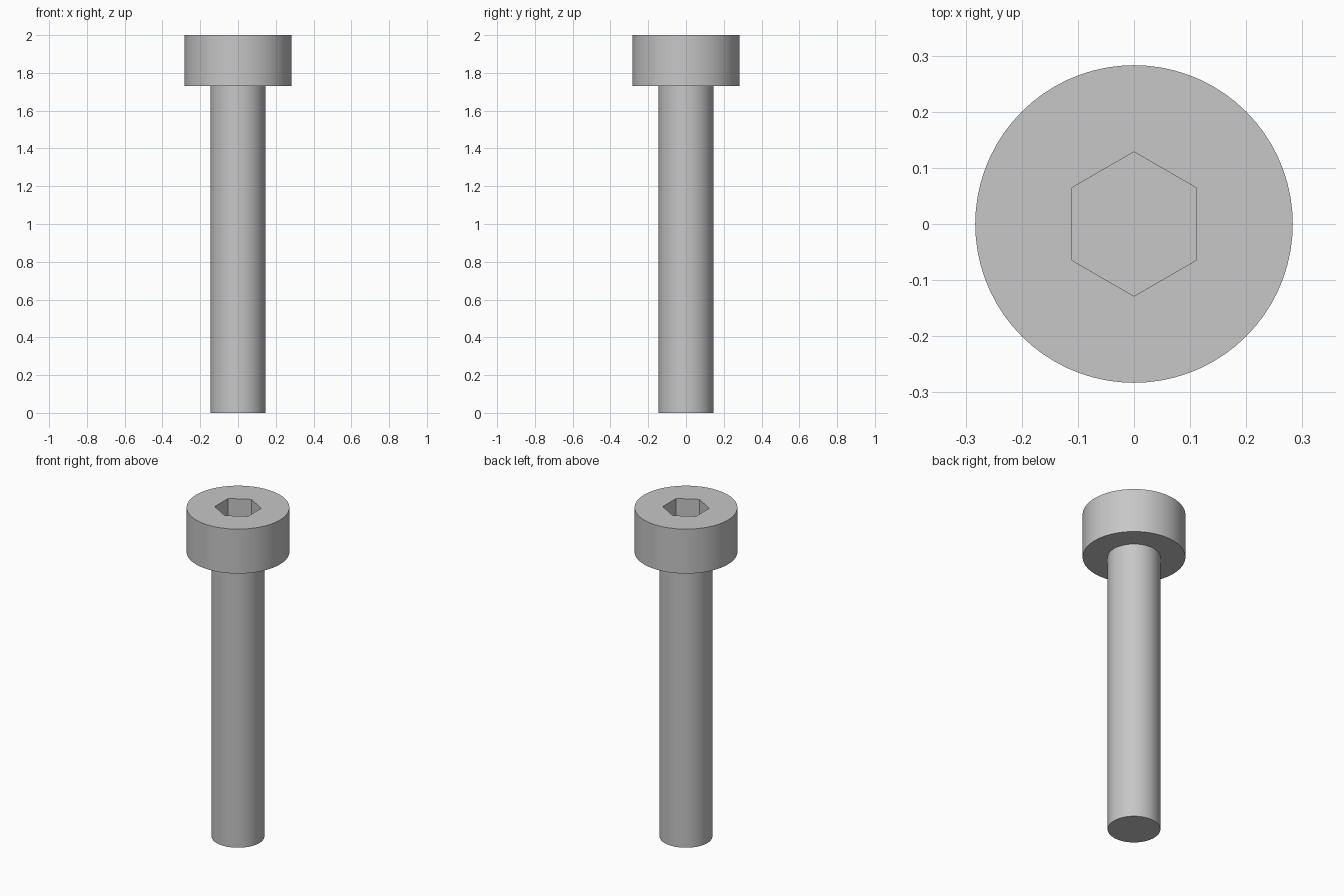
import bpy
import bmesh
from math import cos, pi, tau

SIDES = 72
HEAD_R, SHANK_R, HEX_R = 0.283, 0.145, 0.1285
HEAD_BASE, TOP, SOCKET_DEPTH = 1.73, 2.0, 0.14

cube = bpy.data.objects.get("Cube")
if cube:
    bpy.data.objects.remove(cube, do_unlink=True)

steel = bpy.data.materials.new("grey steel")
steel.use_nodes = True
colour = (0.57, 0.57, 0.57, 1.0)
steel.diffuse_color = colour
steel.node_tree.nodes["Principled BSDF"].inputs["Base Color"].default_value = colour


def round_ring(angle):
    return 1.0


def hex_ring(angle):
    # corners point along +y and -y
    offset = (angle - pi / 2) % (pi / 3) - pi / 6
    return cos(pi / 6) / cos(offset)


def loft(name, rings, cap_start=False, cap_end=False):
    """Join (shape, radius, height) rings with quads."""
    bm = bmesh.new()
    loops = []
    for shape, radius, z in rings:
        loop = []
        for i in range(SIDES):
            a = tau * i / SIDES
            r = radius * shape(a)
            loop.append(bm.verts.new((r * cos(a), r * cos(a - pi / 2), z)))
        loops.append(loop)
    for low, high in zip(loops, loops[1:]):
        for i in range(SIDES):
            j = (i + 1) % SIDES
            bm.faces.new((low[i], low[j], high[j], high[i]))
    if cap_start:
        bm.faces.new(loops[0][::-1])
    if cap_end:
        bm.faces.new(loops[-1])
    mesh = bpy.data.meshes.new(name)
    bm.to_mesh(mesh)
    bm.free()
    mesh.materials.append(steel)
    obj = bpy.data.objects.new(name, mesh)
    bpy.context.collection.objects.link(obj)
    bpy.ops.object.select_all(action="DESELECT")
    obj.select_set(True)
    bpy.context.view_layer.objects.active = obj
    bpy.ops.object.shade_smooth_by_angle()
    return obj


# Plain cylindrical shank
loft("shank", [(round_ring, SHANK_R, 0), (round_ring, SHANK_R, HEAD_BASE)], cap_start=True)

# Cylindrical head: underside, wall, top face, hexagonal socket and its floor
loft("socket_head", [
    (round_ring, SHANK_R, HEAD_BASE),
    (round_ring, HEAD_R, HEAD_BASE),
    (round_ring, HEAD_R, TOP),
    (hex_ring, HEX_R, TOP),
    (hex_ring, HEX_R, TOP - SOCKET_DEPTH),
], cap_end=True)
